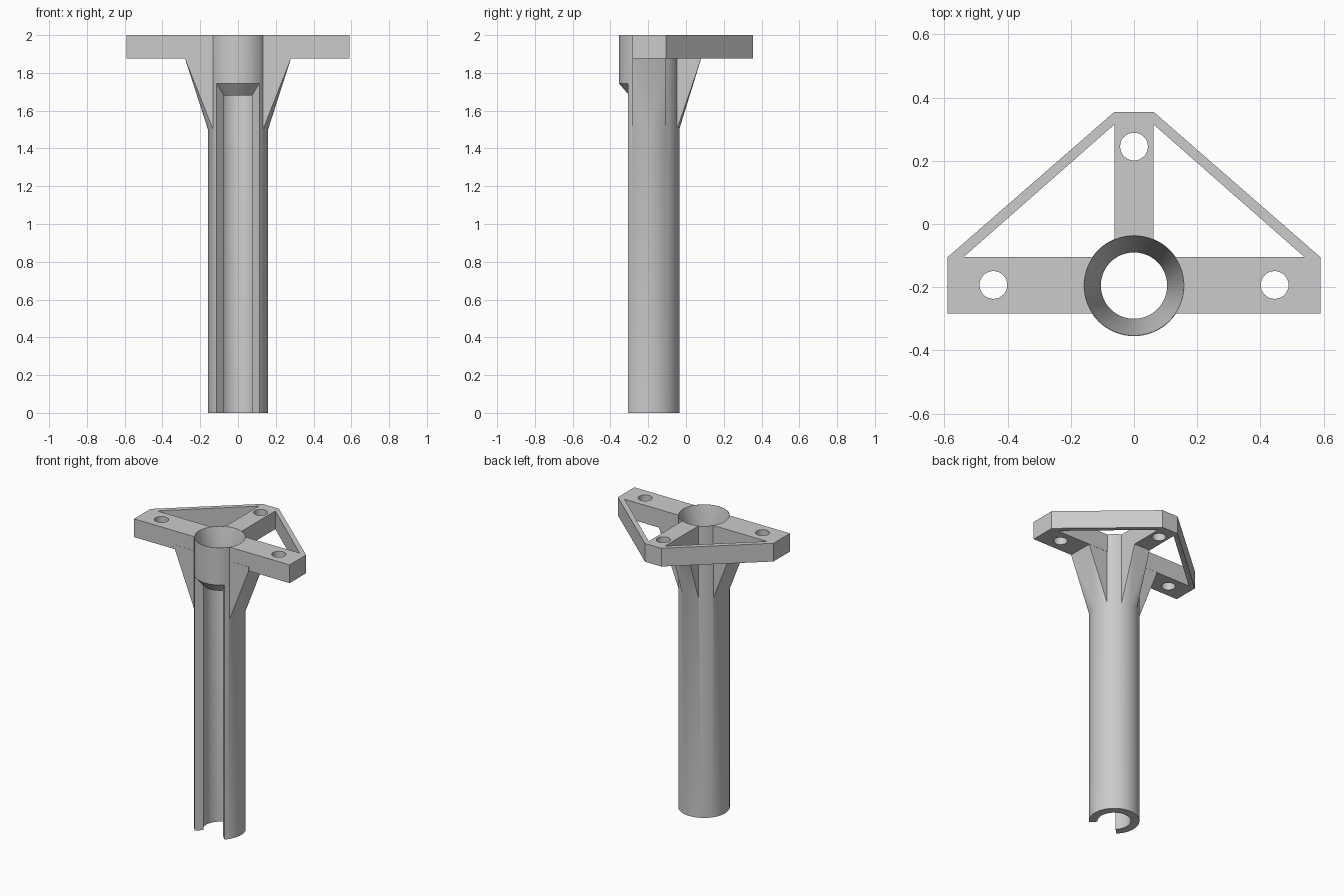
import bpy, bmesh
from math import sin, cos, pi, radians
from mathutils import Matrix, Vector

default = bpy.data.objects.get("Cube")
if default:
    bpy.data.objects.remove(default, do_unlink=True)

CY = -0.195          # tube axis position in y
R_OUT, R_IN = 0.16, 0.105
PLATE_Z, TOP = 1.875, 2.0
SEG = 64

grey = bpy.data.materials.new("light grey plastic")
grey.use_nodes = True
colour = (0.6, 0.6, 0.6, 1)
grey.diffuse_color = colour
grey.node_tree.nodes["Principled BSDF"].inputs["Base Color"].default_value = colour


def make(name, bm):
    bmesh.ops.recalc_face_normals(bm, faces=bm.faces)
    mesh = bpy.data.meshes.new(name)
    bm.to_mesh(mesh)
    bm.free()
    mesh.materials.append(grey)
    obj = bpy.data.objects.new(name, mesh)
    bpy.context.collection.objects.link(obj)
    return obj


def prism(name, outline, z0, z1):
    bm = bmesh.new()
    face = bm.faces.new([bm.verts.new((x, y, z0)) for x, y in outline])
    ext = bmesh.ops.extrude_face_region(bm, geom=[face])["geom"]
    verts = [v for v in ext if isinstance(v, bmesh.types.BMVert)]
    bmesh.ops.translate(bm, vec=(0, 0, z1 - z0), verts=verts)
    return make(name, bm)


def circle(x, y, r, n):
    return [(x + r * cos(2 * pi * i / n), y + r * sin(2 * pi * i / n)) for i in range(n)]


def lathe(name, profile, start, sweep, steps):
    """Revolve a closed (radius, z) profile about the tube axis."""
    bm = bmesh.new()
    full = abs(sweep - 2 * pi) < 1e-6
    rings = []
    for i in range(steps if full else steps + 1):
        a = start + sweep * i / steps
        rings.append([bm.verts.new((r * cos(a), CY + r * sin(a), z)) for r, z in profile])
    n = len(profile)
    for i in range(steps):
        a, b = rings[i], rings[(i + 1) % len(rings)]
        for j in range(n - (1 if full else 0)):
            k = (j + 1) % n
            bm.faces.new((a[j], b[j], b[k], a[k]))
    for ends in ([0, -1] if full else []):
        bm.faces.new([ring[ends] for ring in rings])
    if not full:
        bm.faces.new(rings[0])
        bm.faces.new(rings[-1])
    return make(name, bm)


def boolean(target, tool, operation):
    mod = target.modifiers.new("cut", "BOOLEAN")
    mod.operation, mod.object, mod.solver = operation, tool, "EXACT"
    graph = bpy.context.evaluated_depsgraph_get()
    mesh = bpy.data.meshes.new_from_object(target.evaluated_get(graph))
    target.modifiers.clear()
    target.data = mesh
    bpy.data.objects.remove(tool, do_unlink=True)


def gusset(name, half, reach, angle):
    """Wedge from a straight edge under an arm down to the tube wall."""
    bm = bmesh.new()
    pts = [(x, y, PLATE_Z + 0.03) for x in (0.11, reach) for y in (-half, half)]
    pts += [(x, y, PLATE_Z) for x in (0.11, reach) for y in (-half, half)]
    for i in range(13):
        y = half * (i / 6 - 1)
        pts.append(((R_OUT ** 2 - y ** 2) ** 0.5 - 0.001, y, 1.5))
    turn = Matrix.Translation((0, CY, 0)) @ Matrix.Rotation(angle, 4, "Z")
    for p in pts:
        bm.verts.new(turn @ Vector(p))
    hull = bmesh.ops.convex_hull(bm, input=bm.verts[:])
    junk = [v for v in hull["geom_interior"] if isinstance(v, bmesh.types.BMVert)]
    bmesh.ops.delete(bm, geom=junk, context="VERTS")
    return make(name, bm)


# Mounting plate with two triangular windows and three screw holes
right = [(0.59, -0.283), (0.59, -0.105), (0.062, 0.355)]
plate = prism("mounting_plate", right + [(-x, y) for x, y in reversed(right)], PLATE_Z, TOP)
for s in (-1, 1):
    window = [(s * 0.062, -0.105), (s * 0.54, -0.105), (s * 0.062, 0.315)]
    boolean(plate, prism("window_cutter", window, 1.8, 2.1), "DIFFERENCE")
for x, y in ((-0.445, -0.193), (0.445, -0.193), (0, 0.245)):
    boolean(plate, prism("hole_cutter", circle(x, y, 0.044, 32), 1.8, 2.1), "DIFFERENCE")

# Tube joined with the plate and the three gussets
body = prism("slotted_tube_bracket", circle(0, CY, R_OUT, SEG), 0, TOP)
boolean(body, plate, "UNION")
for half, reach, angle in ((0.089, 0.28, 0), (0.089, 0.28, pi), (0.062, 0.275, pi / 2)):
    boolean(body, gusset("gusset", half, reach, angle), "UNION")

# Bore with a funnel mouth
bore = [(R_IN, -0.1), (R_IN, 1.75), (0.158, TOP), (0.169, 2.05)]
boolean(body, lathe("bore_cutter", bore, 0, 2 * pi, SEG), "DIFFERENCE")

# Quarter-turn front slot with a sloped upper end
slope = (1.745 - 1.68) / (R_OUT - R_IN)
slot = [(r, 1.68 + (r - R_IN) * slope) for r in (0.05, 0.2)] + [(0.2, -0.1), (0.05, -0.1)]
boolean(body, lathe("slot_cutter", slot, radians(225), pi / 2, SEG // 4), "DIFFERENCE")

bpy.ops.object.select_all(action="DESELECT")
body.select_set(True)
bpy.context.view_layer.objects.active = body
bpy.ops.object.shade_smooth_by_angle(angle=radians(30))
